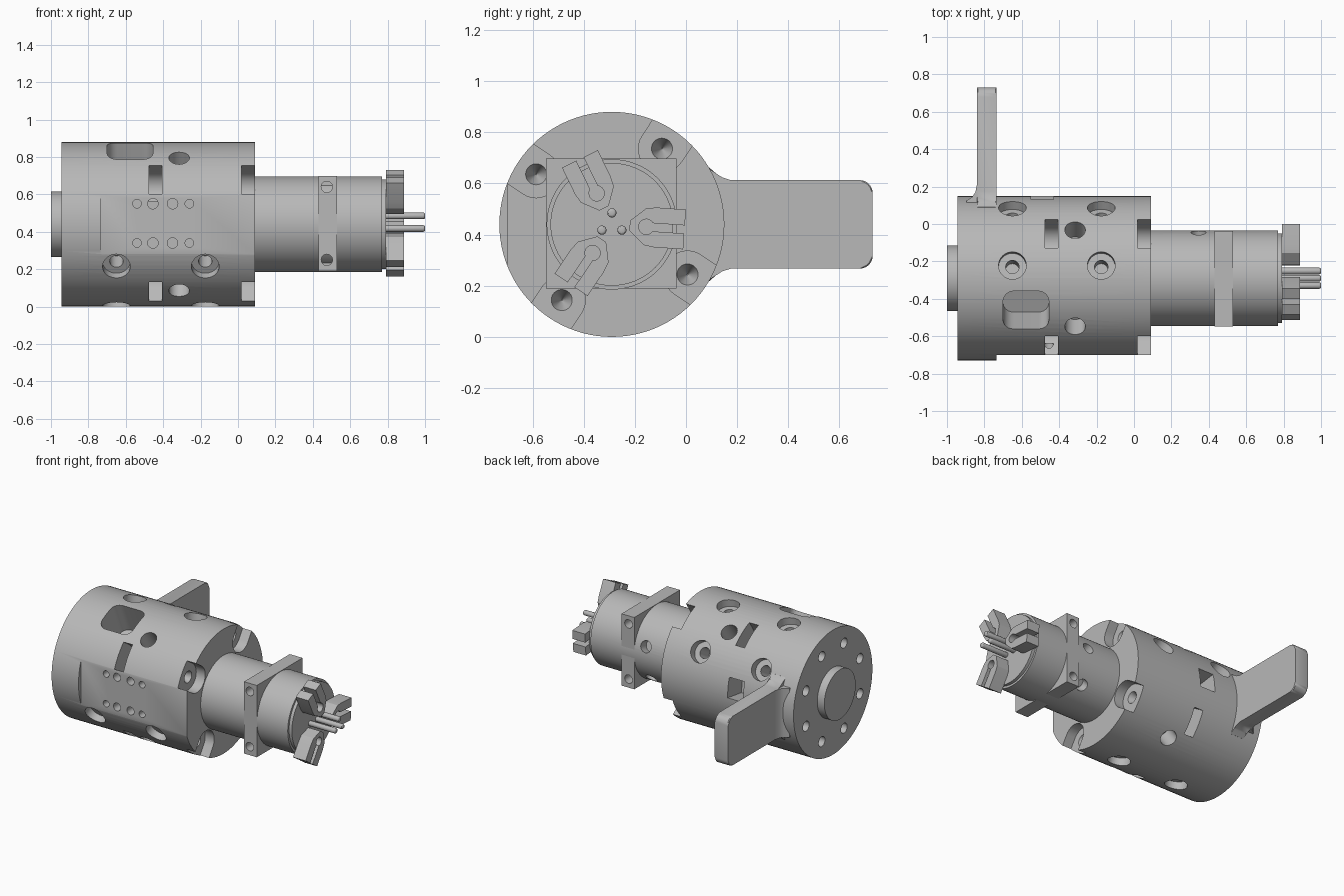
import bpy, bmesh
from math import sin, cos, pi, radians
from mathutils import Matrix, Vector

if "Cube" in bpy.data.objects:
    bpy.data.objects.remove(bpy.data.objects["Cube"], do_unlink=True)

CY, CZ, R = -0.29, 0.44, 0.44      # main axis and housing radius
MOTOR_R = 0.255

grey = bpy.data.materials.new("steel_grey")
grey.use_nodes = True
colour = (0.48, 0.48, 0.48, 1)
grey.diffuse_color = colour
grey.node_tree.nodes["Principled BSDF"].inputs["Base Color"].default_value = colour


def frame(deg=0):
    """Local x runs along the axis, y points outward at the angle, z is tangential."""
    return Matrix.Translation((0, CY, CZ)) @ Matrix.Rotation(radians(deg), 4, 'X')


def circle(r, a=0, b=0, n=32):
    return [(a + r * cos(2 * pi * i / n), b + r * sin(2 * pi * i / n)) for i in range(n)]


def rounded(a0, a1, b0, b1, r, n=6):
    pts = []
    for k, (a, b) in enumerate([(a1 - r, b1 - r), (a0 + r, b1 - r), (a0 + r, b0 + r), (a1 - r, b0 + r)]):
        for i in range(n + 1):
            t = pi / 2 * (k + i / n)
            pts.append((a + r * cos(t), b + r * sin(t)))
    return pts


def rect(a0, a1, b0, b1):
    return [(a0, b0), (a1, b0), (a1, b1), (a0, b1)]


def prism(name, pts, axis, c0, c1, mat=None, taper=1, bevel=0, segs=1):
    """Extrude a 2D outline along an axis; taper scales the c0 end."""
    put = {'x': lambda a, b, c: (c, a, b), 'y': lambda a, b, c: (a, c, b),
           'z': lambda a, b, c: (a, b, c)}[axis]
    n = len(pts)
    ma, mb = sum(p[0] for p in pts) / n, sum(p[1] for p in pts) / n
    bm = bmesh.new()
    low = [bm.verts.new(put(ma + (a - ma) * taper, mb + (b - mb) * taper, c0)) for a, b in pts]
    top = [bm.verts.new(put(a, b, c1)) for a, b in pts]
    caps = [bm.faces.new(low), bm.faces.new(top)]
    for i in range(n):
        j = (i + 1) % n
        bm.faces.new((low[i], low[j], top[j], top[i]))
    if bevel:
        rim = {e for f in caps for e in f.edges}
        bmesh.ops.bevel(bm, geom=list(rim), offset=bevel, segments=segs, profile=0.5, affect='EDGES')
    bmesh.ops.recalc_face_normals(bm, faces=bm.faces)
    bm.transform(mat if mat else frame())
    me = bpy.data.meshes.new(name)
    bm.to_mesh(me)
    bm.free()
    me.materials.append(grey)
    ob = bpy.data.objects.new(name, me)
    bpy.context.scene.collection.objects.link(ob)
    return ob


def carve(ob, cutters):
    """Subtract all cutters, then remove them."""
    for c in cutters:
        m = ob.modifiers.new("cut", 'BOOLEAN')
        m.operation, m.solver, m.object = 'DIFFERENCE', 'EXACT', c
    dg = bpy.context.evaluated_depsgraph_get()
    me = bpy.data.meshes.new_from_object(ob.evaluated_get(dg))
    ob.modifiers.clear()
    ob.data = me
    for c in cutters:
        bpy.data.objects.remove(c, do_unlink=True)


parts = []

# Main housing
housing = prism("housing", circle(R, n=96), 'x', -0.945, 0.09)
cuts = [prism("flat", rect(-0.735, 0.2, -0.3, 0.3), 'y', -0.6, -0.41)]

# Round-bottomed end notches and middle windows, with a conical screw seat in each
for k in range(4):
    f = frame(56.5 + 90 * k)
    u = [(0.355 + 0.092 * cos(t), 0.092 * sin(t)) for t in [pi / 2 + pi * i / 16 for i in range(17)]]
    u += [(0.6, -0.092), (0.6, 0.092)]
    cuts.append(prism("notch", u, 'x', 0.02, 0.2, f))
    cuts.append(prism("window", u, 'x', -0.475, -0.405, f))
    cuts.append(prism("screw_seat", circle(0.045, 0.355), 'x', -0.08, 0.03, f, taper=0.05))

# Counterbored radial screws in two rings
for x in (-0.65, -0.175):
    for deg in (31, 81, 211, 261):
        cuts.append(prism("bore", circle(0.074, x), 'y', 0.385, 0.6, frame(deg)))
        cuts.append(prism("pilot", circle(0.036, x), 'y', 0.27, 0.4, frame(deg)))

# Plain radial holes
for deg in (54, 126, 234, 306):
    cuts.append(prism("side_hole", circle(0.055, -0.315), 'y', 0.3, 0.6, frame(deg)))

# Rounded access opening and square rear port
cuts.append(prism("opening", rounded(-0.7, -0.455, -0.11, 0.11, 0.055), 'y', 0.2, 0.6, frame(113.5)))
cuts.append(prism("port", rect(-0.55, -0.43, -0.07, 0.07), 'y', 0.28, 0.6, frame(8)))

# Two rows of small holes on the flat
for x in (-0.54, -0.455, -0.35, -0.26):
    r = 0.028 if -0.5 < x < -0.3 else 0.023
    for z in (-0.1, 0.11):
        cuts.append(prism("flat_hole", circle(r, x, z, 20), 'y', -0.6, -0.35))

# Bolt circle on the end face
for k in range(8):
    f = frame(22.5 + 45 * k)
    cuts.append(prism("bolt_hole", circle(0.035, 0.325, 0, 24), 'x', -1.0, -0.86, f))
carve(housing, cuts)
parts.append(housing)

# End boss
parts.append(prism("end_boss", circle(0.175, n=64), 'x', -1.0, -0.93, bevel=0.012))

# Torque arm with rounded tip and flared root
half = 0.173
tip = [p for p in rounded(0, 0.73 - CY, -half, half, 0.05) if p[0] > 0.5]
upper = [p for p in tip if p[1] > 0]
flare = [(0.465, half), (0.43, half + 0.006), (0.405, half + 0.022), (0.38, half + 0.05), (0.2, half + 0.04)]
outline = upper + flare
outline += [(a, -b) for a, b in reversed(outline)]
parts.append(prism("torque_arm", outline, 'x', -0.84, -0.735, bevel=0.005))
fillet = [(-0.8, 0.3), (-0.9, 0.36), (-0.895, 0.415), (-0.865, 0.435), (-0.848, 0.46), (-0.84, 0.5), (-0.8, 0.5)]
parts.append(prism("arm_fillet", fillet, 'z', -half, half))

# Motor barrel with side holes
motor = prism("motor_barrel", circle(MOTOR_R, n=80), 'x', 0.05, 0.77, bevel=0.008)
carve(motor, [prism("motor_hole", circle(0.04, 0.345), 'y', 0.19, 0.4, frame(d)) for d in (16, -44)])
parts.append(motor)
parts.append(prism("rear_disc", circle(0.24, n=64), 'x', 0.76, 0.792))

# Square mounting plate with cross holes
plate = prism("mount_plate", rect(-0.257, 0.253, -0.25, 0.257), 'x', 0.43, 0.53)
holes = []
for z in (-0.19, 0.2):
    for y0, y1 in ((-0.4, -0.15), (0.15, 0.4)):
        holes.append(prism("plate_hole", circle(0.03, 0.475, z, 24), 'y', y0, y1))
carve(plate, holes)
parts.append(plate)

# Three keyhole-slotted terminals around the pins
side = [(0.07, 0.02), (0.13, 0.072), (0.17, 0.078), (0.285, 0.078), (0.285, 0.016)]
key = [(0.135 + 0.03 * cos(t), 0.03 * sin(t)) for t in [0.56 + (pi - 0.56) * i / 8 for i in range(9)]]
loop = side + key
loop += [(a, -b) for a, b in reversed(loop[:-1])]
for k in range(3):
    f = frame(-4 + 120 * k)
    parts.append(prism("terminal", loop, 'x', 0.79, 0.888, f))
    pin = frame(90 + 120 * k)
    parts.append(prism("contact_pin", circle(0.018, 0.045, 0, 20), 'x', 0.78, 1.0, pin, bevel=0.01, segs=3))

# Smooth curved faces, crisp edges
for ob in parts:
    ob.data.shade_smooth()
    ob.data.set_sharp_from_angle(angle=radians(30))
